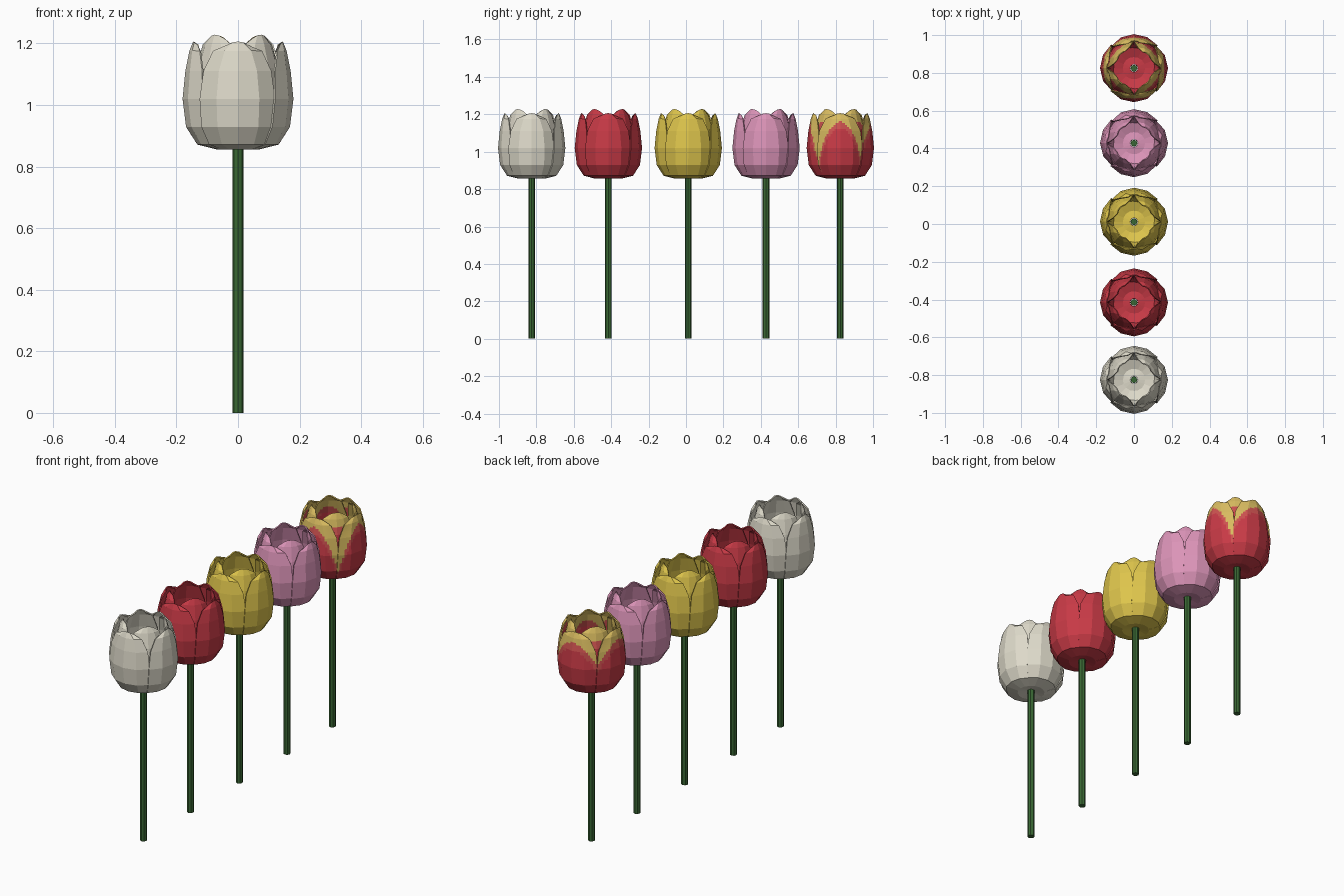
import bpy, bmesh, math
from mathutils import Vector

if "Cube" in bpy.data.objects:
    bpy.data.objects.remove(bpy.data.objects["Cube"])


def material(name, rgb):
    lin = [((c / 255 + 0.055) / 1.055) ** 2.4 for c in rgb]
    m = bpy.data.materials.new(name)
    m.diffuse_color = (*lin, 1)
    m.use_nodes = True
    m.node_tree.nodes["Principled BSDF"].inputs["Base Color"].default_value = m.diffuse_color
    return m


WHITE = material("cream white", (222, 218, 202))
RED = material("red", (200, 58, 70))
YELLOW = material("yellow", (222, 197, 76))
PINK = material("pink", (220, 148, 184))
GREEN = material("stem green", (58, 104, 52))
GOLD = material("pale gold", (217, 188, 96))
BLEND = material("soft red", (206, 82, 80))

# petal profiles from base to tip: height, radius, half angle
OUTER = [(0.868, 0.02, 46), (0.859, 0.07, 47), (0.874, 0.13, 47), (0.93, 0.166, 47),
         (1.02, 0.177, 46), (1.11, 0.168, 43), (1.175, 0.155, 32), (1.205, 0.143, 13)]
INNER = [(0.874, 0.02, 46), (0.868, 0.06, 46), (0.888, 0.115, 46), (0.95, 0.143, 46),
         (1.03, 0.15, 45), (1.12, 0.138, 42), (1.195, 0.118, 34), (1.227, 0.104, 17)]


def flame_slot(co, ang, peak, drop):
    """0 red, 1 soft band, 2 gold: arch shaped flame on each petal"""
    diff = math.atan2(co.y, co.x) - ang
    diff = math.atan2(math.sin(diff), math.cos(diff))
    edge = peak - drop * (diff / math.radians(46)) ** 2
    if co.z > edge:
        return 2
    return 1 if co.z > edge - 0.035 else 0


def add_petal(bm, profile, ang, flame=None):
    before = set(bm.faces)
    rows = []
    for i, (z, r, half) in enumerate(profile):
        row = []
        for u in (-1, -0.5, 0, 0.5, 1):
            a = ang + math.radians(half) * u
            # edges tuck inward, one side a little more so neighbours overlap
            rr = r * (1 - (0.07 if u > 0 else 0.035) * u * u * min(1, i / 3))
            zz = z - (0.012 * u * u if i == len(profile) - 1 else 0)
            row.append(bm.verts.new((rr * math.cos(a), rr * math.sin(a), zz)))
        rows.append(row)
    for lo, hi in zip(rows, rows[1:]):
        for k in range(4):
            bm.faces.new((lo[k], lo[k + 1], hi[k + 1], hi[k]))
    if flame:
        new = [f for f in bm.faces if f not in before]
        edges = list({e for f in new for e in f.edges})
        bmesh.ops.subdivide_edges(bm, edges=edges, cuts=5, use_grid_fill=True)
        for f in bm.faces:
            if f not in before:
                f.material_index = flame_slot(f.calc_center_median(), ang, *flame)


def link(name, bm, mats, y):
    me = bpy.data.meshes.new(name)
    bm.to_mesh(me)
    bm.free()
    for m in mats:
        me.materials.append(m)
    ob = bpy.data.objects.new(name, me)
    ob.location.y = y
    bpy.context.collection.objects.link(ob)
    return ob


def tulip(label, y, mats):
    flamed = len(mats) > 1
    # flower head: four outer petals, four inner petals between them
    bm = bmesh.new()
    for k in range(4):
        a = k * math.pi / 2
        steep = k in (0, 3)
        add_petal(bm, OUTER, a, ((1.16, 0.24) if steep else (1.15, 0.12)) if flamed else None)
        add_petal(bm, INNER, a + math.pi / 4, (1.16, 0.12) if flamed else None)
    head = link(label + "_petals", bm, mats, y)
    mod = head.modifiers.new("thickness", 'SOLIDIFY')
    mod.thickness = 0.006
    mod.offset = 0
    # stem
    bm = bmesh.new()
    bmesh.ops.create_cone(bm, cap_ends=True, segments=8, radius1=0.018, radius2=0.018, depth=0.876)
    bmesh.ops.translate(bm, verts=bm.verts, vec=Vector((0, 0, 0.438)))
    link(label + "_stem", bm, [GREEN], y)


for label, y, mats in (("white_tulip", -0.825, [WHITE]),
                       ("red_tulip", -0.415, [RED]),
                       ("yellow_tulip", 0.012, [YELLOW]),
                       ("pink_tulip", 0.428, [PINK]),
                       ("flame_tulip", 0.825, [RED, BLEND, GOLD])):
    tulip(label, y, mats)
